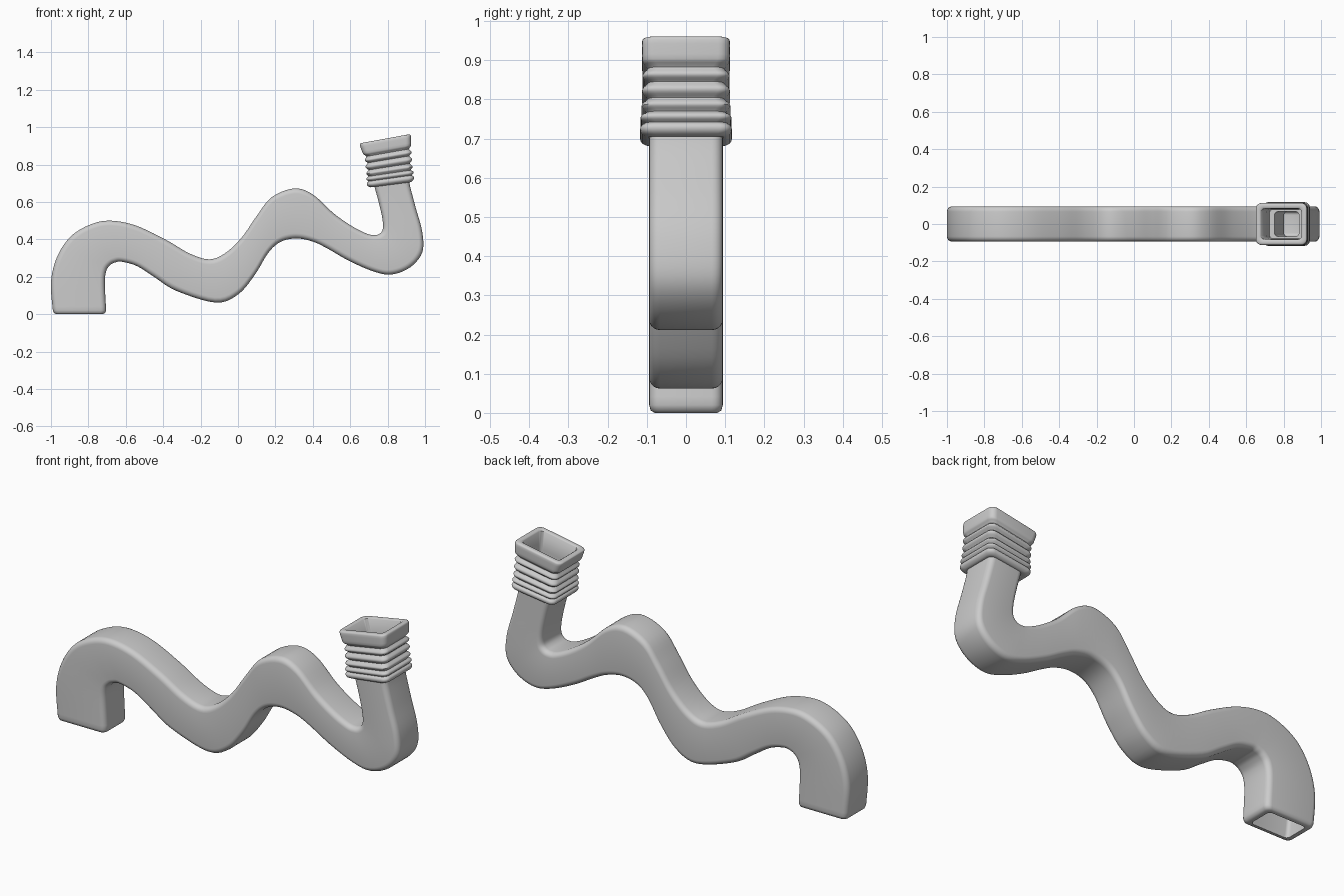
import bpy, bmesh, math
from mathutils import Vector


def spline(pts, n):
    """Catmull-Rom through points of any dimension, n steps per span."""
    out = []
    for i in range(len(pts) - 1):
        p0, p1, p2 = pts[max(i - 1, 0)], pts[i], pts[i + 1]
        p3 = pts[min(i + 2, len(pts) - 1)]
        for k in range(n):
            t = k / n
            out.append(tuple(0.5 * (2 * b + (c - a) * t + (2 * a - 5 * b + 4 * c - d) * t * t
                                    + (3 * b - a - 3 * c + d) * t ** 3)
                             for a, b, c, d in zip(p0, p1, p2, p3)))
    out.append(pts[-1])
    return out


def ring(station, inset, half_y, radius, seg=5):
    """Rounded rectangle spanning two xz points, and +-half_y in y."""
    a, b = Vector((station[0], 0, station[1])), Vector((station[2], 0, station[3]))
    mid, d = (a + b) / 2, (b - a) / 2
    half_w = d.length - inset
    d.normalize()
    pts = []
    for q, (sx, sy) in enumerate(((1, 1), (-1, 1), (-1, -1), (1, -1))):
        for k in range(seg + 1):
            ang = math.pi / 2 * (q + k / seg)
            u = sx * (half_w - radius) + radius * math.cos(ang)
            v = sy * (half_y - radius) + radius * math.sin(ang)
            pts.append(mid + d * u + Vector((0, v, 0)))
    return pts


def loft(name, rings):
    """Skin a closed chain of rings (outside up, inside back down)."""
    bm = bmesh.new()
    vs = [[bm.verts.new(p) for p in r] for r in rings]
    n = len(vs[0])
    for i in range(len(vs)):
        r, s = vs[i], vs[(i + 1) % len(vs)]
        for j in range(n):
            bm.faces.new((r[j], r[(j + 1) % n], s[(j + 1) % n], s[j]))
    bmesh.ops.recalc_face_normals(bm, faces=bm.faces)
    me = bpy.data.meshes.new(name)
    bm.to_mesh(me)
    bm.free()
    ob = bpy.data.objects.new(name, me)
    bpy.context.collection.objects.link(ob)
    bpy.ops.object.select_all(action='DESELECT')
    ob.select_set(True)
    bpy.context.view_layer.objects.active = ob
    bpy.ops.object.shade_smooth_by_angle(angle=math.radians(50))
    return ob


# Winding hollow pipe: each station is (outer x, z, inner x, z)
stations = [
    (-0.99, 0.02, -0.705, 0.02), (-1.0, 0.17, -0.712, 0.17), (-0.97, 0.30, -0.703, 0.235),
    (-0.90, 0.41, -0.68, 0.265), (-0.80, 0.475, -0.655, 0.277), (-0.69, 0.50, -0.62, 0.28),
    (-0.55, 0.475, -0.54, 0.257), (-0.39, 0.40, -0.45, 0.20), (-0.26, 0.325, -0.33, 0.125),
    (-0.155, 0.293, -0.12, 0.062), (-0.07, 0.325, 0.0, 0.105), (0.02, 0.41, 0.09, 0.21),
    (0.10, 0.525, 0.16, 0.325), (0.18, 0.625, 0.225, 0.385), (0.30, 0.672, 0.31, 0.405),
    (0.40, 0.64, 0.40, 0.388), (0.51, 0.54, 0.48, 0.35), (0.61, 0.47, 0.59, 0.287),
    (0.69, 0.43, 0.72, 0.23), (0.73, 0.423, 0.82, 0.212), (0.757, 0.43, 0.92, 0.25),
    (0.774, 0.455, 0.985, 0.33), (0.772, 0.51, 0.985, 0.44), (0.752, 0.60, 0.95, 0.57),
    (0.73, 0.68, 0.92, 0.685), (0.722, 0.715, 0.912, 0.74)]
path = spline(stations, 5)
foot = (-0.985, 0.0, -0.71, 0.0)
foot_mid = (-0.987, 0.006, -0.708, 0.006)
wall = 0.03
outer = [ring(foot, 0.012, 0.08, 0.02), ring(foot_mid, 0.003, 0.09, 0.025)]
outer += [ring(p, 0, 0.094, 0.028) for p in path]
inner = [ring(p, wall, 0.066, 0.018) for p in reversed([foot] + path)]
loft("winding_pipe", outer + inner)


# Ribbed collar: (height fraction, bulge, extra flare on the left rim)
def collar_station(t, flare=0.0):
    return (0.708 - 0.030 * t - flare, 0.678 + 0.237 * t,
            0.925 - 0.013 * t, 0.706 + 0.255 * t)


profile = [(0.0, -0.002), (0.03, 0.012), (0.08, 0.017), (0.12, 0.013), (0.14, 0.006),
           (0.165, 0.013), (0.195, 0.016), (0.225, 0.012), (0.25, 0.002), (0.28, 0.008),
           (0.315, 0.013), (0.35, 0.008), (0.39, -0.002), (0.425, 0.007), (0.465, 0.012),
           (0.505, 0.008), (0.55, -0.003), (0.585, 0.007), (0.62, 0.011), (0.655, 0.006),
           (0.695, -0.002), (0.735, 0.006), (0.77, 0.011), (0.87, 0.012), (0.96, 0.012),
           (0.99, 0.008), (1.0, 0.0)]
shell = []
for t, bulge in spline(profile, 2):
    flare = 0.018 * max(0, (t - 0.65) / 0.35)
    shell.append(ring(collar_station(t, flare), -bulge, 0.1 + bulge, 0.03))
for t, inset in ((1.0, 0.012), (0.98, 0.018), (0.6, 0.02), (0.2, 0.02), (0.03, 0.025)):
    flare = 0.018 * max(0, (t - 0.65) / 0.35)
    shell.append(ring(collar_station(t, flare), inset, 0.1 - inset, 0.018))
loft("ribbed_collar", shell)
